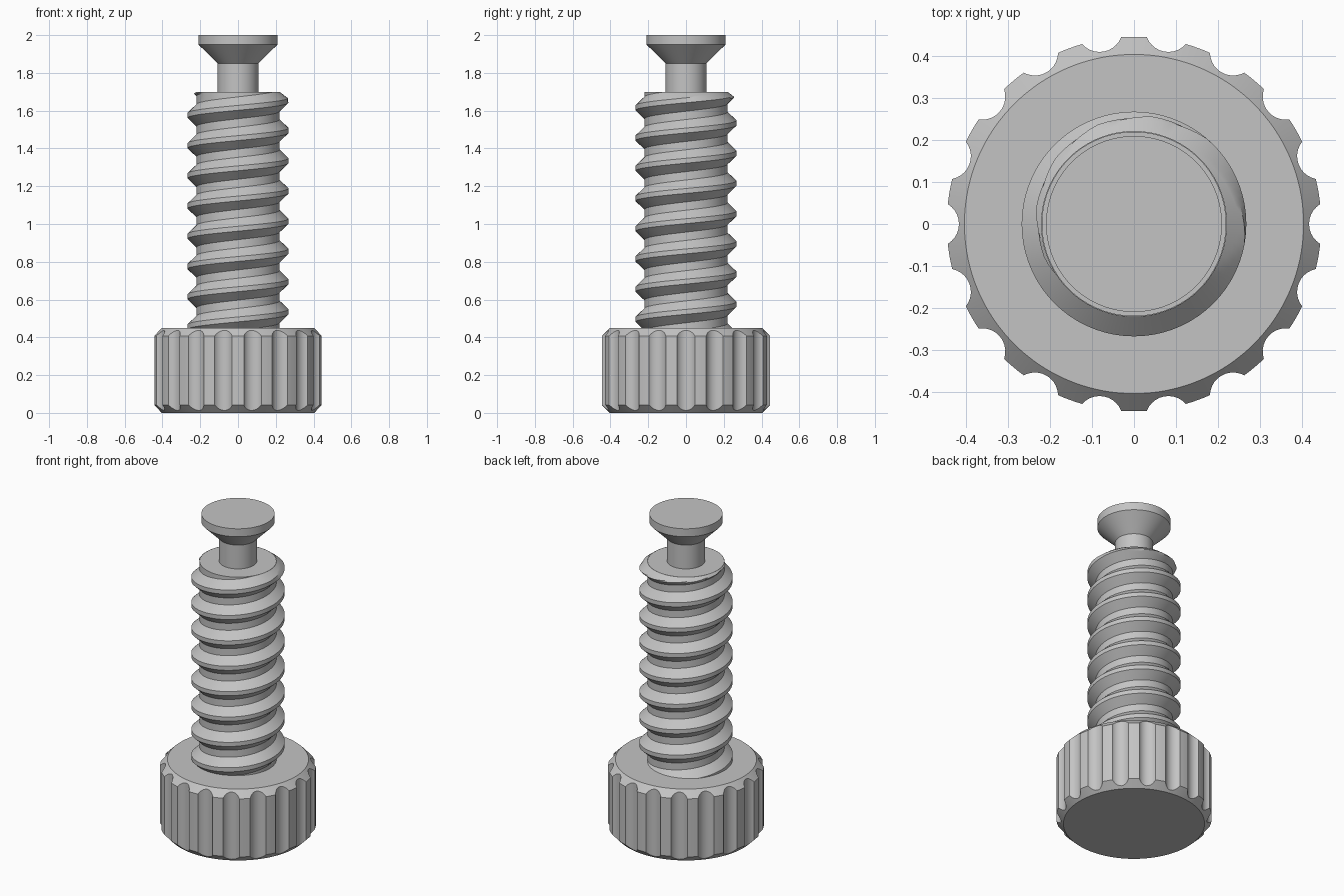
import bpy, bmesh, math
from math import cos, sin, radians, tau

cube = bpy.data.objects.get("Cube")
if cube:
    bpy.data.objects.remove(cube, do_unlink=True)

GREY = (0.55, 0.55, 0.55, 1)
mat = bpy.data.materials.new("plain grey")
mat.use_nodes = True
mat.diffuse_color = GREY
mat.node_tree.nodes["Principled BSDF"].inputs["Base Color"].default_value = GREY


def finish(bm, name, angle=25):
    """Turn a bmesh into a smooth-shaded object with sharp edges kept."""
    bmesh.ops.remove_doubles(bm, verts=bm.verts, dist=1e-5)
    bmesh.ops.dissolve_degenerate(bm, edges=bm.edges, dist=1e-5)
    bmesh.ops.recalc_face_normals(bm, faces=bm.faces)
    me = bpy.data.meshes.new(name)
    bm.to_mesh(me)
    bm.free()
    me.materials.append(mat)
    ob = bpy.data.objects.new(name, me)
    bpy.context.collection.objects.link(ob)
    bpy.ops.object.select_all(action="DESELECT")
    ob.select_set(True)
    bpy.context.view_layer.objects.active = ob
    bpy.ops.object.shade_smooth_by_angle(angle=radians(angle))
    return ob


def skin(bm, rings, closed=True):
    """Bridge equal-length rows of points with quads."""
    rows = [[bm.verts.new(p) for p in ring] for ring in rings]
    for a, b in zip(rows, rows[1:]):
        n = len(a)
        for i in range(n if closed else n - 1):
            j = (i + 1) % n
            bm.faces.new((a[i], a[j], b[j], b[i]))
    return rows


def lathe(name, profile, segments=96):
    bm = bmesh.new()
    rows = skin(bm, [[(r * cos(tau * i / segments), r * sin(tau * i / segments), z)
                      for i in range(segments)] for r, z in profile])
    bm.faces.new(rows[0])
    bm.faces.new(rows[-1])
    return finish(bm, name)


# Fluted knob: a chamfered disc with round grooves around the rim
KNOB_H, KNOB_R, CAP_R, FLUTES = 0.45, 0.445, 0.403, 18
GROOVE_R, GROOVE_C = 0.055, 0.471


def knob_radius(offset):
    """Rim radius at an angular offset from a groove centre."""
    reach = GROOVE_R ** 2 - (GROOVE_C * sin(offset)) ** 2
    if reach <= 0:
        return KNOB_R
    return min(KNOB_R, GROOVE_C * cos(offset) - math.sqrt(reach))


pitch_angle = tau / FLUTES
cos_edge = (KNOB_R ** 2 + GROOVE_C ** 2 - GROOVE_R ** 2) / (2 * KNOB_R * GROOVE_C)
edge = math.acos(cos_edge)
offsets = [edge * sin(math.pi / 2 * i / 6) for i in range(-6, 7)]
offsets += [edge + (pitch_angle - 2 * edge) * i / 4 for i in range(1, 4)]
rim = [(f * pitch_angle + o, knob_radius(o)) for f in range(FLUTES) for o in offsets]


def rim_ring(radius, height):
    return [(radius(r) * cos(a), radius(r) * sin(a), height(r)) for a, r in rim]


bm = bmesh.new()
rows = skin(bm, [
    rim_ring(lambda r: CAP_R, lambda r: 0),
    rim_ring(lambda r: r, lambda r: r - CAP_R),
    rim_ring(lambda r: r, lambda r: KNOB_H - (r - CAP_R)),
    rim_ring(lambda r: CAP_R, lambda r: KNOB_H)])
bm.faces.new(rows[0])
bm.faces.new(rows[-1])
finish(bm, "fluted_knob")

# Screw thread: a helical ridge trimmed by the knob and a chamfer at the tip
ROOT, CREST, PITCH = 0.22, 0.267, 0.16
BOTTOM, TOP, STEPS = 0.44, 1.70, 72
CREST_Z = 1.655          # crest height on the +x side
FLAT, FLANK = 0.013, 0.045


def thread_point(angle, z):
    z = min(max(z, BOTTOM), TOP)
    off = z - CREST_Z - PITCH * angle / tau
    off = abs((off + PITCH / 2) % PITCH - PITCH / 2)
    t = min(1, max(0, (off - FLAT) / FLANK))
    r = CREST + (ROOT - CREST) * t
    r = min(r, ROOT + (TOP - z) * 1.3)
    return (r * cos(angle), r * sin(angle), z)


# Rows follow the helix so that crest and root edges stay crisp
marks = [-FLAT - FLANK + FLANK * i / 6 for i in range(7)]
marks += [-m for m in reversed(marks)]
turns = range(-9, 2)
bm = bmesh.new()
columns = []
for s in range(STEPS + 1):
    a = tau * s / STEPS
    columns.append([thread_point(a, CREST_Z + PITCH * (t + a / tau) + m)
                    for t in turns for m in marks])
skin(bm, columns, closed=False)
finish(bm, "screw_thread", 28)

# Core inside the thread, giving the flat end face
lathe("thread_core", [(ROOT - 0.0008, BOTTOM), (ROOT - 0.0008, TOP)])

# Neck and flared button at the tip
lathe("tip_button", [(0.108, TOP - 0.02), (0.108, 1.85), (0.209, 1.95), (0.209, 2.0)])
